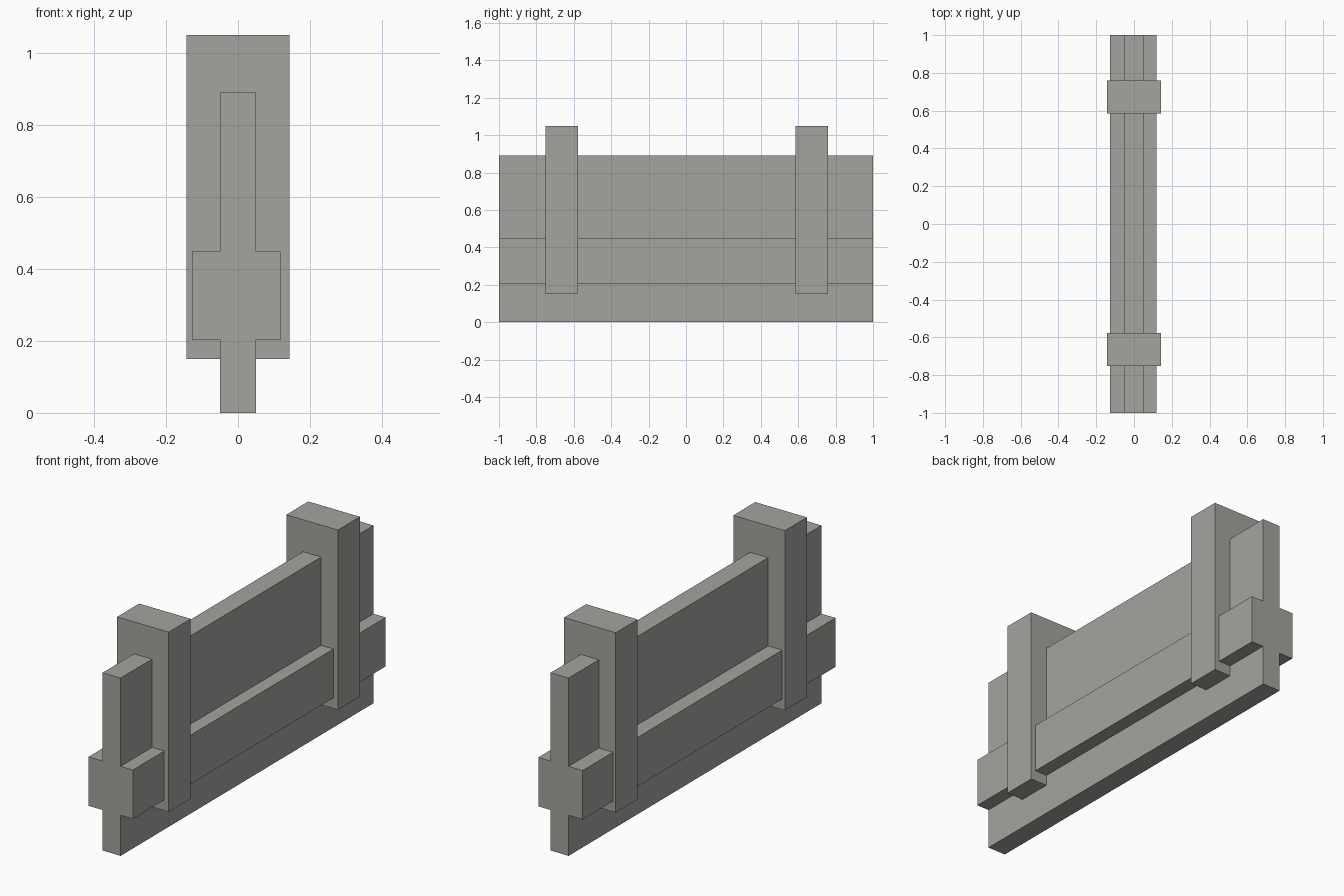
import bpy
import bmesh

default = bpy.data.objects.get("Cube")
if default:
    bpy.data.objects.remove(default, do_unlink=True)

# One flat warm grey for every part
COLOUR = (0.38, 0.37, 0.345, 1)
stone = bpy.data.materials.new("warm_grey")
stone.use_nodes = True
stone.diffuse_color = COLOUR
bsdf = next(n for n in stone.node_tree.nodes if n.type == "BSDF_PRINCIPLED")
bsdf.inputs["Base Color"].default_value = COLOUR
bsdf.inputs["Roughness"].default_value = 0.8


def extrude_profile(name, profile, y0, y1):
    """Extrude an (x, z) outline along y."""
    bm = bmesh.new()
    face = bm.faces.new([bm.verts.new((x, y0, z)) for x, z in profile])
    result = bmesh.ops.extrude_face_region(bm, geom=[face])
    verts = [v for v in result["geom"] if isinstance(v, bmesh.types.BMVert)]
    bmesh.ops.translate(bm, verts=verts, vec=(0, y1 - y0, 0))
    bmesh.ops.recalc_face_normals(bm, faces=bm.faces)
    mesh = bpy.data.meshes.new(name)
    bm.to_mesh(mesh)
    bm.free()
    mesh.materials.append(stone)
    obj = bpy.data.objects.new(name, mesh)
    bpy.context.collection.objects.link(obj)
    return obj


# Long wall panel with a thicker rail along both sides
half, left, right = 0.05, 0.118, -0.128
rail_low, rail_high, top = 0.203, 0.448, 0.89
extrude_profile("wall_with_rail", [
    (-half, 0), (half, 0), (half, rail_low), (left, rail_low),
    (left, rail_high), (half, rail_high), (half, top), (-half, top),
    (-half, rail_high), (right, rail_high), (right, rail_low), (-half, rail_low),
], -1, 1)

# Two upright posts clasping the wall
post = [(-0.143, 0.15), (0.143, 0.15), (0.143, 1.05), (-0.143, 1.05)]
for name, y in (("front_post", -0.752), ("back_post", 0.586)):
    extrude_profile(name, post, y, y + 0.174)
